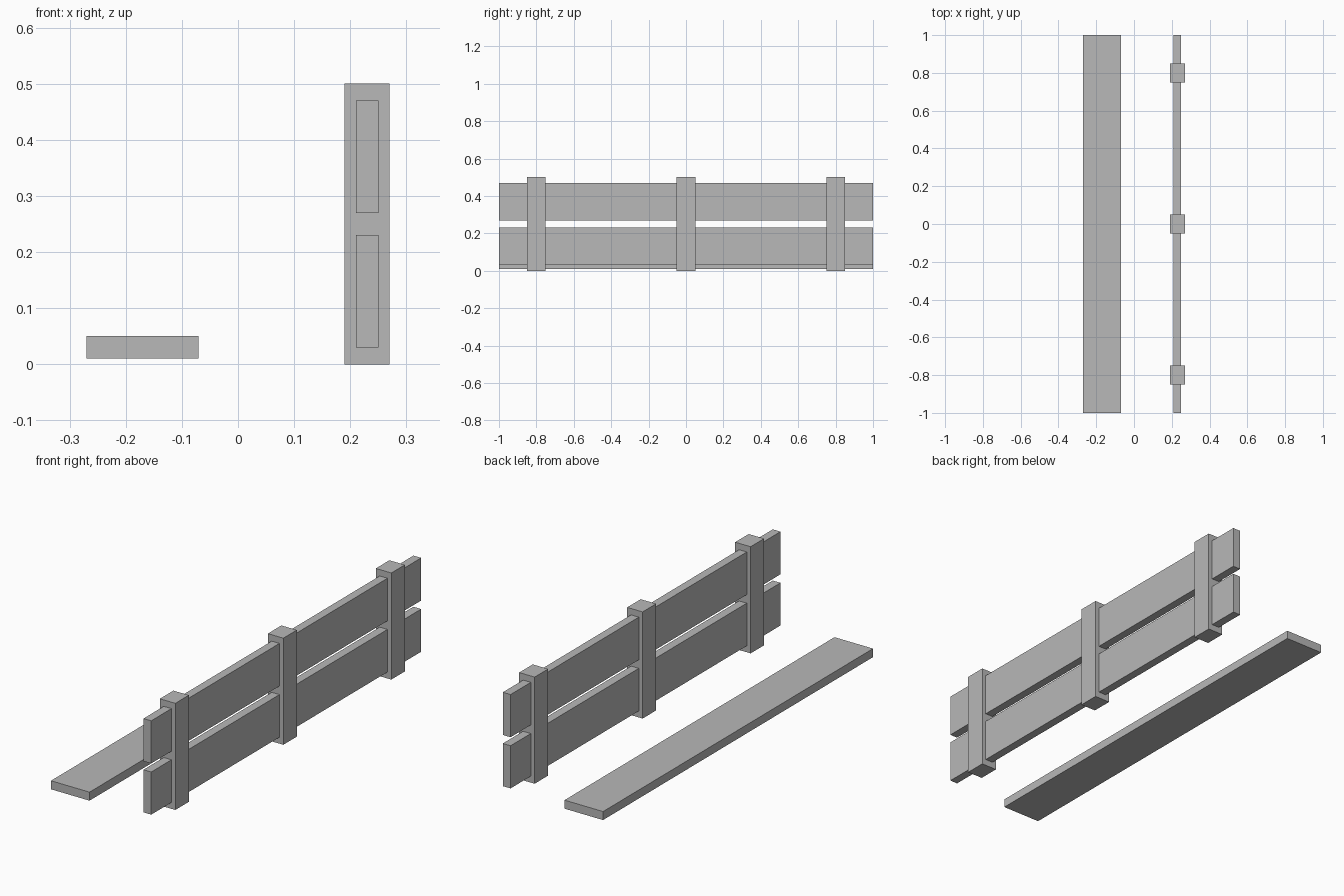
import bpy

cube = bpy.data.objects.get("Cube")
if cube:
    bpy.data.objects.remove(cube, do_unlink=True)

# Single plain grey
grey = bpy.data.materials.new("plain_grey")
grey.use_nodes = True
colour = (0.48, 0.48, 0.48, 1)
grey.diffuse_color = colour
grey.node_tree.nodes["Principled BSDF"].inputs["Base Color"].default_value = colour


def box(name, centre, size):
    bpy.ops.mesh.primitive_cube_add(size=1, location=centre)
    obj = bpy.context.object
    obj.name = name
    obj.scale = size
    bpy.ops.object.transform_apply(location=False, rotation=False, scale=True)
    obj.data.materials.append(grey)
    return obj


FENCE_X = 0.23

# Upright posts
for label, y in (("front", -0.8), ("middle", 0), ("back", 0.8)):
    box(label + "_post", (FENCE_X, y, 0.25), (0.08, 0.1, 0.5))

# Horizontal rails running through the posts
for label, z in (("lower", 0.13), ("upper", 0.37)):
    box(label + "_rail", (FENCE_X, 0, z), (0.04, 2, 0.2))

# Loose plank lying flat beside the fence
box("loose_plank", (-0.17, 0, 0.03), (0.2, 2, 0.04))
